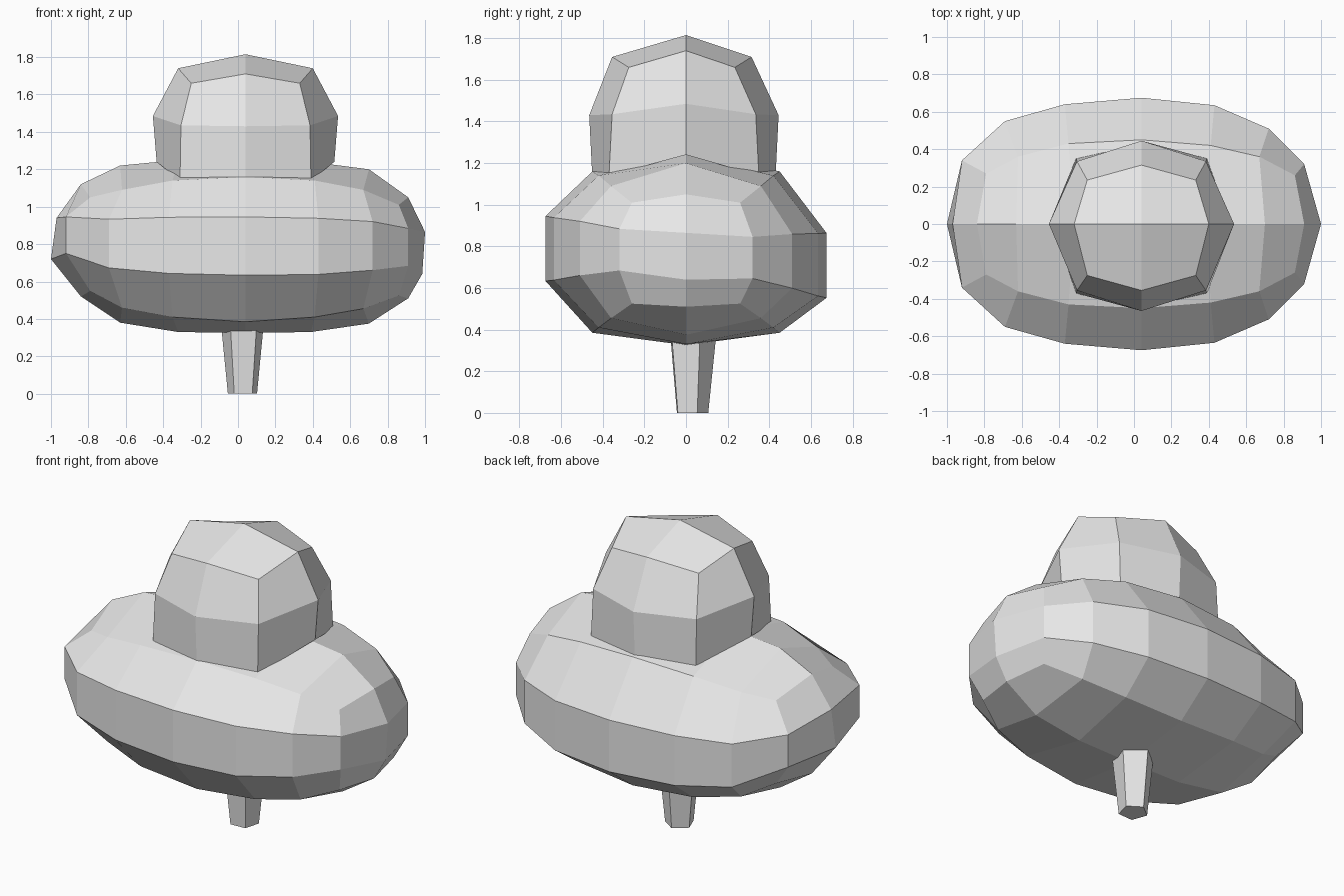
import bpy
import bmesh
from math import cos, sin, pi

cube = bpy.data.objects.get("Cube")
if cube:
    bpy.data.objects.remove(cube, do_unlink=True)

# One plain grey for everything
grey = bpy.data.materials.new("plain_grey")
grey.use_nodes = True
colour = (0.8, 0.8, 0.8, 1)
grey.diffuse_color = colour
grey.node_tree.nodes["Principled BSDF"].inputs["Base Color"].default_value = colour


def bridge(bm, ring_a, ring_b):
    """Join two closed rings of equal length with quads."""
    count = len(ring_a)
    for i in range(count):
        j = (i + 1) % count
        bm.faces.new((ring_a[i], ring_a[j], ring_b[j], ring_b[i]))


def finish(bm, name):
    """Turn the bmesh into a flat shaded object."""
    bmesh.ops.recalc_face_normals(bm, faces=bm.faces[:])
    mesh = bpy.data.meshes.new(name)
    bm.to_mesh(mesh)
    bm.free()
    mesh.materials.append(grey)
    obj = bpy.data.objects.new(name, mesh)
    bpy.context.scene.collection.objects.link(obj)
    return obj


def body_ring(bm, x_mid, x_corner, x_side, z_top, y_corner, z_corner,
              y_side, z_upper, z_lower, z_under, z_bottom):
    """Ten-sided cross-section, with the back dipping slightly."""
    dip = 0.06 * y_side
    half = [(x_corner, y_corner, z_corner), (x_side, y_side, z_upper),
            (x_side, y_side, z_lower), (x_corner, y_corner, z_under)]
    points = [(x_mid, 0, z_top)]
    for k, (x, y, z) in enumerate(half):
        points.append((x, y, z - dip if k in (1, 2) else z))
    points.append((x_mid, 0, z_bottom))
    for k, (x, y, z) in reversed(list(enumerate(half))):
        points.append((x, -y, z + dip if k in (1, 2) else z))
    return [bm.verts.new(p) for p in points]


def end_cap(bm, r, upper, lower):
    """Six quads closing a ten-sided ring around two middle points."""
    u = bm.verts.new((upper[0], 0, upper[1]))
    d = bm.verts.new((lower[0], 0, lower[1]))
    for face in ((r[0], r[1], r[2], u), (u, r[2], r[3], d), (d, r[3], r[4], r[5]),
                 (r[0], u, r[8], r[9]), (u, d, r[7], r[8]), (d, r[5], r[6], r[7])):
        bm.faces.new(face)


# Wide rounded body, lofted from side to side
bm = bmesh.new()
sections = [
    (-.84, -.79, -.92, 1.12, .27, 1.05, .34, .925, .73, .55, .52),
    (-.63, -.62, -.69, 1.22, .36, 1.09, .55, .90, .64, .46, .38),
    (-.32, -.35, -.37, 1.25, .43, 1.14, .64, .905, .605, .41, .33),
    (.04, .04, .04, 1.26, .45, 1.16, .675, .905, .593, .385, .325),
    (.39, .41, .43, 1.24, .42, 1.14, .635, .90, .60, .41, .33),
    (.70, .67, .72, 1.20, .36, 1.09, .51, .89, .63, .455, .375),
    (.91, .86, .91, 1.05, .26, 1.01, .32, .865, .665, .525, .51),
]
rings = [body_ring(bm, *s) for s in sections]
for a, b in zip(rings, rings[1:]):
    bridge(bm, a, b)
end_cap(bm, rings[0], (-.97, .94), (-1, .72))
end_cap(bm, rings[-1], (1, .865), (.985, .64))
finish(bm, "body")


def head_ring(bm, rx, dx, dy, ry, y_mid, z_side, z_diag, z_front):
    """Eight-sided ring with its own height at sides, corners and front."""
    points = [(rx, 0, z_side), (dx, dy, z_diag), (0, ry, z_front), (-dx, dy, z_diag),
              (-rx, 0, z_side), (-dx, -dy, z_diag), (0, -ry, z_front), (dx, -dy, z_diag)]
    return [bm.verts.new((x + 0.04, y + (y_mid if y else 0), z)) for x, y, z in points]


# Domed head on top
bm = bmesh.new()
rings = [head_ring(bm, .475, .35, .36, .44, -.01, 1.24, 1.14, 1.13),
         head_ring(bm, .495, .345, .345, .455, -.01, 1.485, 1.435, 1.43),
         head_ring(bm, .36, .29, .255, .335, -.02, 1.74, 1.66, 1.71)]
for a, b in zip(rings, rings[1:]):
    bridge(bm, a, b)
peak = bm.verts.new((.04, 0, 1.815))
top = rings[-1]
for i in range(0, 8, 2):
    bm.faces.new((peak, top[i], top[i + 1], top[(i + 2) % 8]))
finish(bm, "head")

# Tapered five-sided stem, its top hidden in the body
bm = bmesh.new()
rings = []
for radius, z in ((.082, 0), (.125, .42)):
    angles = [2 * pi * i / 5 + 0.36 for i in range(5)]
    rings.append([bm.verts.new((.025 + radius * cos(a), .025 + radius * sin(a), z))
                  for a in angles])
bridge(bm, *rings)
for ring in rings:
    bm.faces.new(ring)
finish(bm, "stem")
